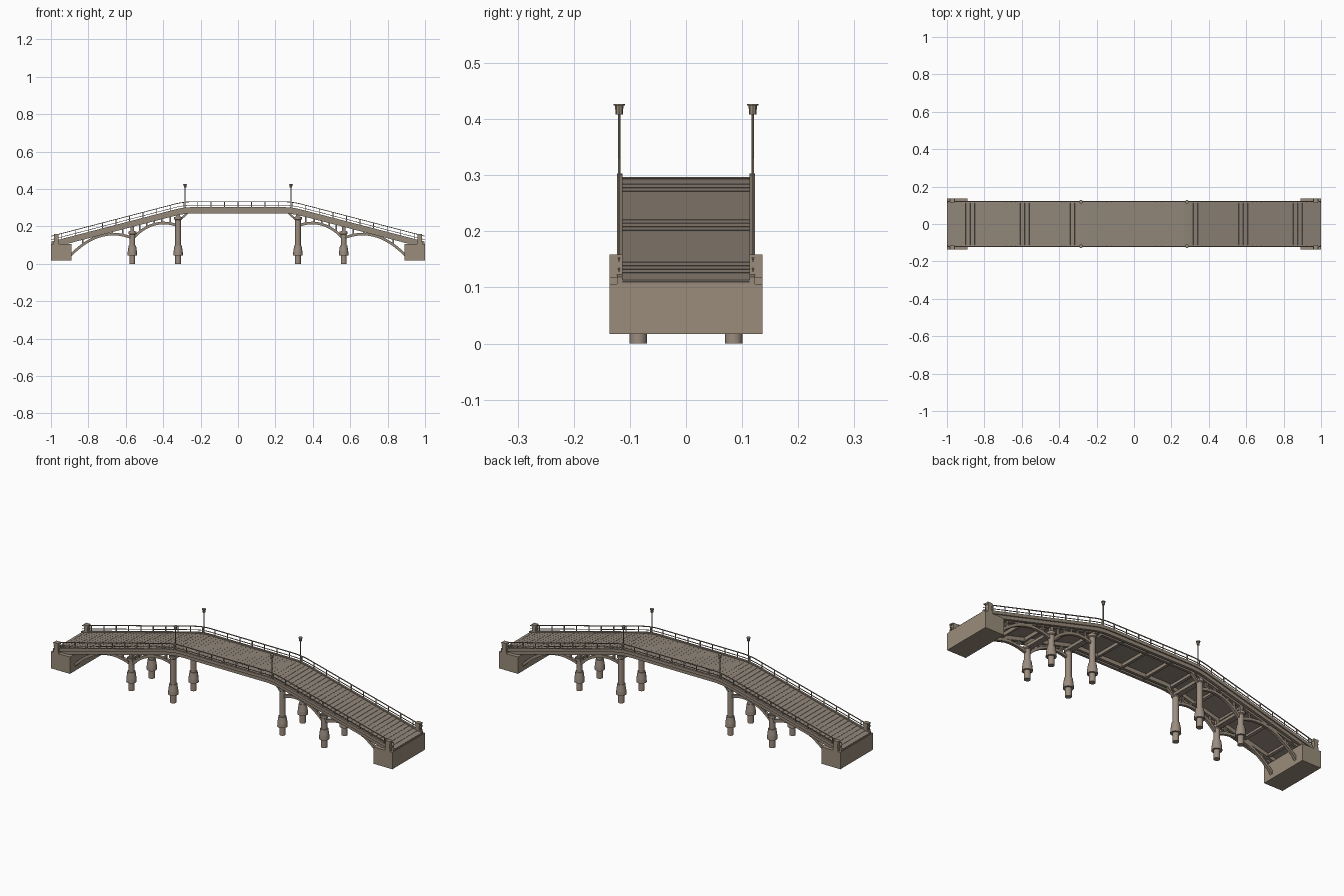
import bpy, bmesh, math
from mathutils import Matrix, Vector

cube = bpy.data.objects.get("Cube")
if cube:
    bpy.data.objects.remove(cube)


def material(name, rgb):
    m = bpy.data.materials.new(name)
    m.use_nodes = True
    m.diffuse_color = (*rgb, 1)
    m.node_tree.nodes["Principled BSDF"].inputs["Base Color"].default_value = (*rgb, 1)
    return m


STONE = material("tan stone", (0.32, 0.265, 0.195))
PLANK = material("weathered planks", (0.28, 0.235, 0.19))
TIMBER = material("brown timber", (0.305, 0.25, 0.195))
PIER = material("pier brown", (0.33, 0.265, 0.215))


def finish(name, bm, mat, smooth=False):
    bmesh.ops.recalc_face_normals(bm, faces=bm.faces)
    mesh = bpy.data.meshes.new(name)
    bm.to_mesh(mesh)
    bm.free()
    mesh.materials.append(mat)
    obj = bpy.data.objects.new(name, mesh)
    bpy.context.collection.objects.link(obj)
    if smooth:
        bpy.ops.object.select_all(action="DESELECT")
        obj.select_set(True)
        bpy.context.view_layer.objects.active = obj
        bpy.ops.object.shade_smooth_by_angle(angle=math.radians(35))


def box(bm, centre, size, pitch=0):
    m = Matrix.Translation(centre) @ Matrix.Rotation(pitch, 4, "Y") @ Matrix.Diagonal((*size, 1))
    bmesh.ops.create_cube(bm, size=1, matrix=m)


def band(bm, top, bottom, y, width):
    """Closed side profile given by two edges, extruded across the bridge."""
    rows = [[bm.verts.new((x, y + s * width / 2, z)) for x, z in top + bottom[::-1]]
            for s in (-1, 1)]
    n, k = len(rows[0]), len(top)
    for i in range(n):
        j = (i + 1) % n
        bm.faces.new((rows[0][i], rows[0][j], rows[1][j], rows[1][i]))
    for r in rows:
        for i in range(k - 1):
            bm.faces.new((r[i], r[i + 1], r[n - 2 - i], r[n - 1 - i]))


def lathe(bm, profile, x, y, sides):
    for (r1, z1), (r2, z2) in zip(profile, profile[1:]):
        if z2 > z1:
            m = Matrix.Translation((x, y, (z1 + z2) / 2))
            bmesh.ops.create_cone(bm, cap_ends=True, segments=sides, radius1=r1,
                                  radius2=r2, depth=z2 - z1, matrix=m)


# Deck line: level centre, rounded bends, straight ramps
FLAT, RAMP, SLOPE, CREST = 0.24, 0.34, 0.26, 0.297


def deck(x):
    a = abs(x)
    if a < FLAT:
        return CREST
    if a < RAMP:
        return CREST - SLOPE * (a - FLAT) ** 2 / (2 * (RAMP - FLAT))
    return CREST - SLOPE * (a - (FLAT + RAMP) / 2)


def pitch(x):
    return -math.atan((deck(x + 0.001) - deck(x - 0.001)) / 0.002)


END = 0.998
bend = [FLAT + (RAMP - FLAT) * i / 6 for i in range(7)]
stations = [-END] + [-x for x in reversed(bend)] + bend + [END]


def deck_band(bm, high, low, y, width):
    band(bm, [(x, deck(x) + high) for x in stations],
         [(x, deck(x) + low) for x in stations], y, width)


# Planks, laid close with a thin backing layer under the joints
bm = bmesh.new()
count = 82
step = 1.992 / count
for i in range(count):
    x = -0.996 + step * (i + 0.5)
    box(bm, (x, 0, deck(x) - 0.003), (step * 0.98, 0.228, 0.006), pitch(x))
deck_band(bm, -0.003, -0.008, 0, 0.226)
finish("deck_planks", bm, PLANK)

# Curbs, with edge beams set back below them
bm = bmesh.new()
for s in (-1, 1):
    deck_band(bm, 0.006, -0.010, s * 0.118, 0.010)
finish("curbs", bm, TIMBER)
bm = bmesh.new()
for s in (-1, 1):
    deck_band(bm, -0.009, -0.028, s * 0.110, 0.014)
    deck_band(bm, -0.007, -0.028, s * 0.085, 0.014)
finish("edge_beams", bm, TIMBER)

# Joists below the planks
bm = bmesh.new()
for i in range(-6, 7):
    x = i * 0.145
    box(bm, (x, 0, deck(x) - 0.015), (0.014, 0.21, 0.018), pitch(x))
finish("joists", bm, TIMBER)

# Railings
bm = bmesh.new()
for s in (-1, 1):
    y = s * 0.1195
    deck_band(bm, 0.037, 0.0330, y, 0.004)
    deck_band(bm, 0.018, 0.0150, y, 0.003)
    for i in range(-13, 14):
        x = i * 0.0725
        box(bm, (x, y, deck(x) + 0.018), (0.004, 0.004, 0.034))
finish("railings", bm, TIMBER)

# Abutments and end posts
for sx, side in ((-1, "right"), (1, "left")):
    bm = bmesh.new()
    box(bm, (sx * 0.945, 0, 0.0615), (0.11, 0.272, 0.089))
    finish(side + "_abutment", bm, STONE)
    bm = bmesh.new()
    for sy in (-1, 1):
        for width, low, high in ((0.028, 0.104, 0.118), (0.022, 0.118, 0.148),
                                 (0.026, 0.148, 0.159)):
            box(bm, (sx * 0.972, sy * 0.1245, (low + high) / 2), (width, 0.023, high - low))
    finish(side + "_end_posts", bm, STONE)

# Piers with sleeves, caps and crossheads
OUTER, INNER, ROW = 0.565, 0.32, 0.085
bm = bmesh.new()
heads = bmesh.new()
for sx in (-1, 1):
    for px, top in ((OUTER, 0.172), (INNER, 0.250)):
        x = sx * px
        for sy in (-1, 1):
            lathe(bm, [(0.0155, 0), (0.0155, 0.045), (0.0255, 0.045), (0.0245, 0.065),
                       (0.0195, 0.099), (0.0155, 0.099), (0.0155, top - 0.016),
                       (0.021, top - 0.012), (0.021, top)], x, sy * ROW, 16)
        box(heads, (x, 0, top - 0.004), (0.030, 0.20, 0.016))
        for sy in (-1, 1):
            z = deck(x) - 0.02
            box(heads, (x, sy * ROW, (top + z) / 2), (0.018, 0.014, z - top + 0.004))
finish("piers", bm, PIER, True)
finish("pier_crossheads", heads, TIMBER)


# Arched ribs, spandrel struts and braces
def bezier(points, t):
    pts = [Vector(p) for p in points]
    while len(pts) > 1:
        pts = [a.lerp(b, t) for a, b in zip(pts, pts[1:])]
    return pts[0]


def rib(bm, points, sx, y, thick=0.014, steps=12):
    top, bottom = [], []
    for i in range(steps + 1):
        t = i / steps
        p = bezier(points, t)
        d = bezier(points, min(t + 0.01, 1)) - bezier(points, max(t - 0.01, 0))
        n = Vector((-d.y, d.x)).normalized() * thick / 2
        top.append((sx * (p.x + n.x), p.y + n.y))
        bottom.append((sx * (p.x - n.x), p.y - n.y))
    band(bm, top, bottom, y, 0.014)


LONG = [(0.905, 0.035), (0.78, 0.17), (0.66, 0.18), (0.56, 0.135)]
SHORT = [(0.57, 0.125), (0.50, 0.215), (0.40, 0.240), (0.315, 0.20)]
BRACE = [(0.315, 0.230), (0.27, 0.272)]
ribs, struts = bmesh.new(), bmesh.new()
for sx in (-1, 1):
    for sy in (-1, 1):
        for curve in (LONG, SHORT):
            rib(ribs, curve, sx, sy * ROW)
            for t in (0.2, 0.35, 0.5, 0.65, 0.82):
                p = bezier(curve, t)
                high = deck(p.x) - 0.02
                box(struts, (sx * p.x, sy * ROW, (p.y + high) / 2),
                    (0.009, 0.010, high - p.y))
        rib(ribs, BRACE, sx, sy * ROW, 0.010, 1)
finish("arch_ribs", ribs, TIMBER)
finish("spandrel_struts", struts, TIMBER)

# Lamps
bm, caps = bmesh.new(), bmesh.new()
for x in (-0.283, 0.283):
    for y in (-0.119, 0.119):
        lathe(bm, [(0.0040, 0.285), (0.0040, 0.303), (0.0025, 0.303), (0.0025, 0.410)], x, y, 8)
        lathe(caps, [(0.0065, 0.408), (0.0075, 0.424), (0.0105, 0.424), (0.0100, 0.427)], x, y, 8)
finish("lamp_poles", bm, TIMBER)
finish("lamp_heads", caps, TIMBER)
